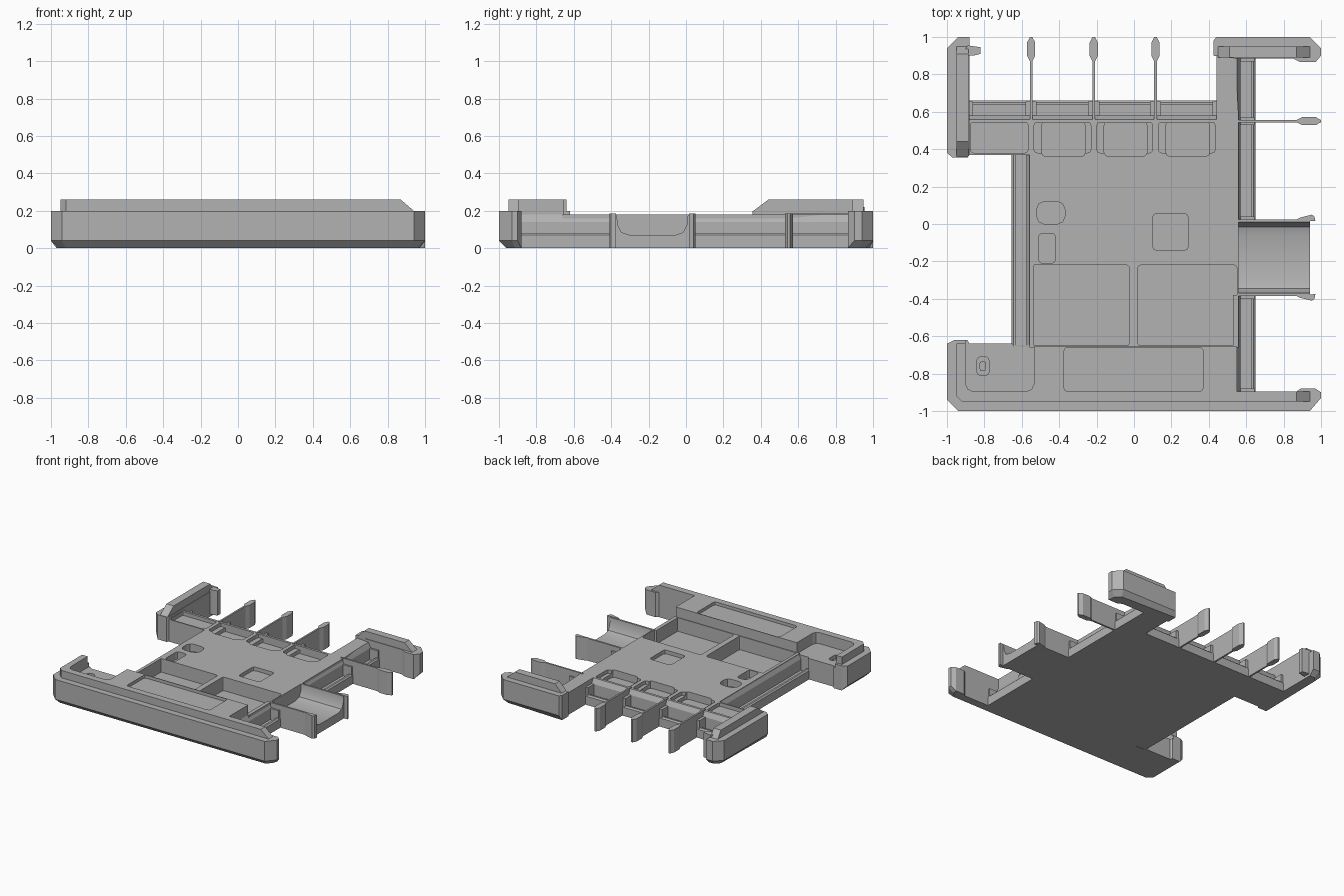
import bpy, bmesh
from mathutils import Vector

if "Cube" in bpy.data.objects:
    bpy.data.objects.remove(bpy.data.objects["Cube"], do_unlink=True)

grey = bpy.data.materials.new("plain grey")
grey.use_nodes = True
grey.diffuse_color = (0.45, 0.45, 0.45, 1)
grey.node_tree.nodes["Principled BSDF"].inputs["Base Color"].default_value = (0.45, 0.45, 0.45, 1)


def prism(name, pts, lo, hi, axis="z", rim=0):
    """Extrude a 2D outline along an axis; rim chamfers the outer bottom edges."""
    place = {"x": lambda a, b, h: (h, a, b),
             "y": lambda a, b, h: (a, h, b),
             "z": lambda a, b, h: (a, b, h)}[axis]
    bm = bmesh.new()
    face = bm.faces.new([bm.verts.new(place(a, b, lo)) for a, b in pts])
    out = bmesh.ops.extrude_face_region(bm, geom=[face])
    shift = Vector(place(0, 0, hi - lo))
    for v in out["geom"]:
        if isinstance(v, bmesh.types.BMVert):
            v.co += shift
    bmesh.ops.recalc_face_normals(bm, faces=bm.faces)
    if rim:
        def outer(v):
            return v.co.z < 0.001 and max(abs(v.co.x), abs(v.co.y)) > 0.995
        edges = [e for e in bm.edges if all(outer(v) for v in e.verts)]
        bmesh.ops.bevel(bm, geom=edges, offset=rim, segments=1, affect="EDGES")
    mesh = bpy.data.meshes.new(name)
    bm.to_mesh(mesh)
    bm.free()
    mesh.materials.append(grey)
    ob = bpy.data.objects.new(name, mesh)
    bpy.context.scene.collection.objects.link(ob)
    return ob


def box(name, x0, x1, y0, y1, z0, z1, corner=0):
    c = corner
    if c:
        k = c * 0.3
        pts = []
        for x, y, sx, sy in ((x0, y0, 1, 1), (x1, y0, -1, 1), (x1, y1, -1, -1), (x0, y1, 1, -1)):
            arc = [(x, y + sy * c), (x + sx * k, y + sy * k), (x + sx * c, y)]
            pts += arc if sx == sy else arc[::-1]
    else:
        pts = [(x0, y0), (x1, y0), (x1, y1), (x0, y1)]
    return prism(name, pts, z0, z1)


def carve(target, cutters):
    """Subtract the cutters and bake the result."""
    for c in cutters:
        c.hide_render = True
        m = target.modifiers.new("pocket", "BOOLEAN")
        m.operation, m.solver, m.object = "DIFFERENCE", "EXACT", c
    dg = bpy.context.evaluated_depsgraph_get()
    baked = bpy.data.meshes.new_from_object(target.evaluated_get(dg))
    target.modifiers.clear()
    target.data = baked


def discard(cutters):
    for c in cutters:
        bpy.data.objects.remove(c, do_unlink=True)


TOP, LEDGE, HIGH = 0.18, 0.20, 0.26

# Central platform with its pockets
platform = prism("platform", [
    (-0.56, -0.66), (0.56, -0.66), (0.56, 0.56), (0.54, 0.92), (0.44, 0.92), (0.44, 0.56),
    (-0.9, 0.56), (-0.9, 0.37), (-0.56, 0.37)], 0, TOP)
pockets = [
    box("cut", -0.55, -0.025, -0.65, -0.22, 0.07, 0.4, 0.015),
    box("cut", 0.02, 0.55, -0.65, -0.22, 0.07, 0.4, 0.015),
    box("cut", 0.10, 0.29, -0.14, 0.055, 0.15, 0.4, 0.02),
    box("cut", -0.52, -0.37, 0.0, 0.12, 0.12, 0.4, 0.04),
    box("cut", -0.51, -0.42, -0.21, -0.05, 0.12, 0.4, 0.02),
]
dividers = (-0.55, -0.215, 0.115)
bays = list(zip((-0.89,) + dividers, dividers + (0.45,)))
for a, b in bays:
    pockets.append(box("cut", a + 0.015, b - 0.015, 0.38, 0.545, 0.15, 0.4, 0.02))
for a, b in bays[1:]:
    pockets.append(box("cut", a + 0.055, b - 0.045, 0.36, 0.55, 0.12, 0.4, 0.025))
carve(platform, pockets)
discard(pockets)

# Front body: lower ledge and raised deck
front_body = prism("front_body", [
    (-1, -0.94), (-0.94, -1), (0.94, -1), (1, -0.93), (1, -0.9), (0.97, -0.88), (0.89, -0.88),
    (0.87, -0.895), (0.55, -0.895), (0.55, -0.655), (-0.64, -0.655), (-0.65, -0.64),
    (-0.88, -0.64), (-0.89, -0.62), (-0.96, -0.62), (-1, -0.64)], 0, LEDGE, rim=0.04)
front_deck = prism("front_deck", [
    (-0.95, -0.92), (-0.92, -0.95), (0.8, -0.95), (0.8, -0.895), (0.55, -0.895),
    (0.55, -0.655), (-0.88, -0.655), (-0.9, -0.64), (-0.95, -0.64)], LEDGE, HIGH)
corner_pocket = [box("cut", -0.9, -0.535, -0.895, -0.5, 0.17, 0.4, 0.04),
                 box("cut", -0.84, -0.775, -0.81, -0.71, 0.1, 0.4, 0.02)]
deck_pocket = [box("cut", -0.375, 0.37, -0.895, -0.66, 0.235, 0.4, 0.02)]
carve(front_body, corner_pocket)
carve(front_deck, corner_pocket + deck_pocket)
discard(corner_pocket + deck_pocket)
box("corner_pin", -0.825, -0.79, -0.785, -0.735, 0.09, 0.15, 0.01)

# Rear left corner: tall side wall with a ramp and a hook
prism("rear_left_wall", [
    (-1, 0.38), (-0.97, 0.355), (-0.89, 0.355), (-0.88, 0.37), (-0.88, 1), (-0.94, 1), (-1, 0.94)],
    0, LEDGE, rim=0.04)
prism("rear_left_rail", [(0.36, LEDGE), (0.44, HIGH), (0.91, HIGH), (0.95, LEDGE)],
      -0.95, -0.885, "x")
prism("rear_left_hook", [(-0.92, 0.9), (-0.86, 0.9), (-0.82, 0.91), (-0.82, 0.945), (-0.89, 0.955)],
      0.02, 0.22)

# Rear right corner: tall back wall, raised rail and ramped ends
prism("rear_right_wall", [
    (0.425, 0.9), (0.54, 0.885), (0.85, 0.885), (0.89, 0.865), (0.97, 0.865), (1, 0.9), (1, 0.94),
    (0.94, 1), (0.44, 1), (0.425, 0.98)], 0, LEDGE, rim=0.04)
ramp = [(0.8, LEDGE), (0.8, HIGH), (0.87, HIGH), (0.94, LEDGE)]
prism("front_rail_end", ramp, -0.95, -0.895, "y")
prism("rear_right_rail", [(0.45, LEDGE), (0.51, HIGH)] + ramp[2:], 0.89, 0.95, "y")

# Stepped grooved sills along the open sides: (distance outwards, height)
sill = [(-0.02, 0), (0.1, 0), (0.1, 0.07), (0.09, 0.08), (0.075, 0.08), (0.075, 0.05),
        (0.02, 0.05), (0.02, 0.14), (0.0, TOP), (-0.02, TOP)]
right_sill = [(0.55 + d, z) for d, z in sill]
for i, (a, b) in enumerate(((-0.9, -0.38), (0.02, 0.55), (0.55, 0.89))):
    prism(f"right_sill_{i + 1}", right_sill, a, b, "y")
    for y0, y1 in ((a, a + 0.02), (b - 0.02, b)):
        box("right_sill_end", 0.54, 0.645, y0, y1, 0, 0.14)
prism("left_sill", [(-0.555 - d, z) for d, z in sill], -0.65, 0.38, "y")
for i, (a, b) in enumerate(bays):
    prism(f"rear_sill_{i + 1}", [(0.56 + d, z) for d, z in sill], a, b, "x")
    for x0, x1 in ((a, a + 0.03), (b - 0.03, b)):
        box("rear_sill_end", x0, x1, 0.55, 0.655, 0, 0.14)


# Thin dividers between bays, each with a thicker tapered tip
def fin(name, start, end, at, axis):
    tip = [(start, 0.007), (end - 0.13, 0.007), (end - 0.1, 0.022), (end - 0.03, 0.022), (end, 0.006)]
    outline = tip + [(a, -b) for a, b in reversed(tip)]
    if axis == "x":
        pts = [(a, at + b) for a, b in outline]
    else:
        pts = [(at + b, a) for a, b in outline]
    prism(name, pts, 0, 0.185)


for i, x in enumerate(dividers):
    fin(f"rear_divider_{i + 1}", 0.54, 1.0, x, "y")
fin("right_divider", 0.54, 1.0, 0.55, "x")

# Open cradle on the right side with a rounded trough
cradle = [(-0.385, 0), (0.025, 0), (0.025, TOP), (0.01, TOP), (0.005, 0.125), (-0.015, 0.085),
          (-0.06, 0.07), (-0.3, 0.07), (-0.345, 0.085), (-0.365, 0.125), (-0.37, TOP), (-0.385, TOP)]
cradle_body = prism("cradle", cradle, 0.55, 0.94, "x")
for side, y in (("front", -0.38), ("rear", 0.02)):
    s = -1 if side == "front" else 1
    prism(f"cradle_clip_{side}", [(0.86, y), (0.97, y - s * 0.005), (0.965, y + s * 0.02),
                                  (0.95, y + s * 0.03), (0.89, y + s * 0.015)], 0, TOP + 0.005)

# Smooth the trough while keeping its edges crisp
bpy.ops.object.select_all(action="DESELECT")
cradle_body.select_set(True)
bpy.context.view_layer.objects.active = cradle_body
bpy.ops.object.shade_smooth_by_angle(angle=0.75)
